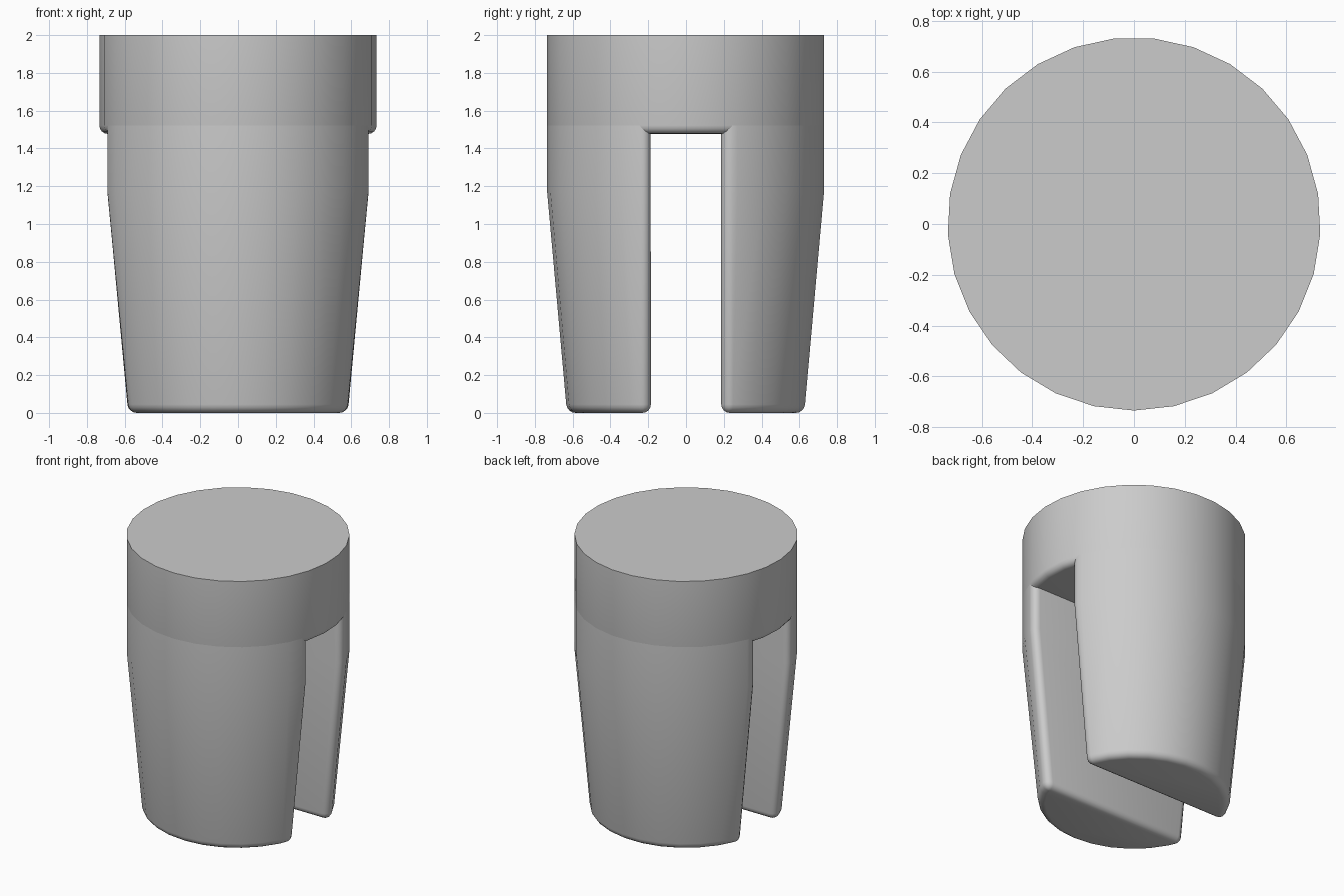
import bpy, bmesh
from math import sin, cos, pi, asin, sqrt, atan2, radians

SIDES = 29
STEP = 2 * pi / SIDES
RADIUS, BASE_RADIUS = 0.735, 0.63
TAPER_Z, SLOT_Z, TOP_Z = 1.17, 1.477, 2.0
SLOT = 0.187          # half width of the slot
FILLET = 0.045        # rounding of the slot and base edges
ROUND = 4             # segments per rounding

cube = bpy.data.objects.get("Cube")
if cube:
    bpy.data.objects.remove(cube, do_unlink=True)

grey = bpy.data.materials.new("plain grey")
grey.use_nodes = True
grey.diffuse_color = (0.6, 0.6, 0.6, 1)
grey.node_tree.nodes["Principled BSDF"].inputs["Base Color"].default_value = (0.6, 0.6, 0.6, 1)


def loft(name, rings):
    """Skin a stack of equal-length rings and cap both ends."""
    bm = bmesh.new()
    loops = [[bm.verts.new(p) for p in ring] for ring in rings]
    for low, high in zip(loops, loops[1:]):
        for i in range(len(low)):
            bm.faces.new((low[i - 1], low[i], high[i], high[i - 1]))
    bm.faces.new(loops[0])
    bm.faces.new(loops[-1])
    bmesh.ops.remove_doubles(bm, verts=bm.verts, dist=0.0005)
    bmesh.ops.recalc_face_normals(bm, faces=bm.faces)
    mesh = bpy.data.meshes.new(name)
    bm.to_mesh(mesh)
    bm.free()
    mesh.materials.append(grey)
    obj = bpy.data.objects.new(name, mesh)
    bpy.context.collection.objects.link(obj)
    bpy.ops.object.select_all(action='DESELECT')
    obj.select_set(True)
    bpy.context.view_layer.objects.active = obj
    bpy.ops.object.shade_smooth_by_angle(angle=radians(35))


def rounding():
    """Inset and height steps of a rounded lower edge."""
    for i in range(ROUND + 1):
        t = i * pi / 2 / ROUND
        yield FILLET * (1 - sin(t)), FILLET * (1 - cos(t))


def circle(r, z):
    return [(r * cos(k * STEP - pi / 2), r * sin(k * STEP - pi / 2), z)
            for k in range(SIDES)]


def leg_section(inset, z, side):
    """D-shaped outline with two rounded corners, inset evenly."""
    r = BASE_RADIUS + (RADIUS - BASE_RADIUS) * min(z / TAPER_Z, 1)
    f = max(FILLET - inset, 0.001)
    r, s = r - inset, SLOT + inset
    start = asin((s + f) / (r - f))
    cx = sqrt((r - f) ** 2 - (s + f) ** 2)
    corner = []
    for i in range(ROUND + 1):
        a = -pi / 2 + (start + pi / 2) * i / ROUND
        corner.append((cx + f * cos(a), s + f + f * sin(a)))
    phase = 0.5 if side > 0 else 0.0
    angles = [pi / 2 + (k + phase) * STEP for k in range(-7, 8)]
    angles = [min(max(a, start), pi - start) for a in angles]
    arc = [(r * cos(a), r * sin(a)) for a in angles]
    outline = corner + arc + [(-x, y) for x, y in reversed(corner)]
    points = []
    for x, y in outline:
        # follow the straight sides of the crown's polygon
        turn = ((atan2(y, x) - pi / 2) / STEP - phase) % 1 - 0.5
        k = cos(pi / SIDES) / cos(turn * STEP)
        points.append((x * k, side * y * k, z))
    return points


# Crown: solid upper cylinder with a rounded lower edge over the slot
loft("crown", [circle(RADIUS - d, SLOT_Z + h) for d, h in rounding()]
     + [circle(RADIUS, TOP_Z)])

# Two tapered legs, one on each side of the slot
for leg_name, leg_side in (("front_leg", -1), ("back_leg", 1)):
    levels = list(rounding()) + [(0, TAPER_Z), (0, SLOT_Z + FILLET)]
    loft(leg_name, [leg_section(d, z, leg_side) for d, z in levels])
